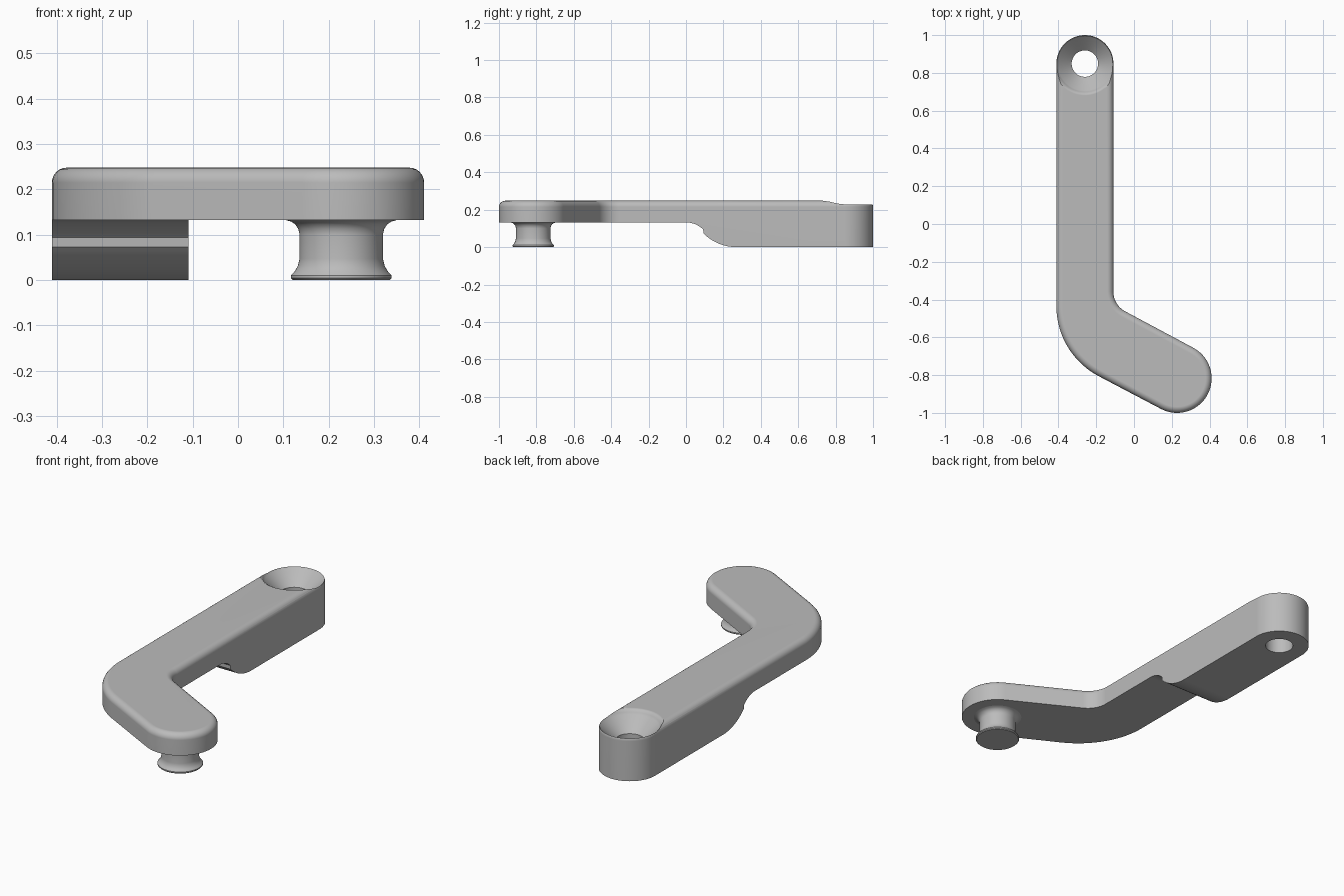
import bpy
import bmesh
from math import radians, cos, sin, tau

if "Cube" in bpy.data.objects:
    bpy.data.objects.remove(bpy.data.objects["Cube"], do_unlink=True)

TOP = 0.248      # top face height
UNDER = 0.132    # underside of the thin arm
HOLE = (-0.26, 0.849)
PEG = (0.228, -0.817)

grey = bpy.data.materials.new("plain_grey")
grey.use_nodes = True
grey.diffuse_color = (0.5, 0.5, 0.5, 1)
grey.node_tree.nodes["Principled BSDF"].inputs["Base Color"].default_value = (0.5, 0.5, 0.5, 1)


def arc(cx, cy, r, start, end, steps):
    angles = [radians(start + (end - start) * i / steps) for i in range(steps + 1)]
    return [(cx + r * cos(a), cy + r * sin(a)) for a in angles]


def make_object(name, bm):
    bmesh.ops.recalc_face_normals(bm, faces=bm.faces)
    mesh = bpy.data.meshes.new(name)
    bm.to_mesh(mesh)
    bm.free()
    mesh.materials.append(grey)
    obj = bpy.data.objects.new(name, mesh)
    bpy.context.collection.objects.link(obj)
    return obj


def prism(points, shift):
    bm = bmesh.new()
    face = bm.faces.new([bm.verts.new(p) for p in points])
    new = bmesh.ops.extrude_face_region(bm, geom=[face])["geom"]
    verts = [g for g in new if isinstance(g, bmesh.types.BMVert)]
    bmesh.ops.translate(bm, verts=verts, vec=shift)
    return bm


def lathe(name, profile, centre, steps=64):
    bm = bmesh.new()
    verts = [bm.verts.new((centre[0] + r, centre[1], z)) for r, z in profile]
    edges = [bm.edges.new(pair) for pair in zip(verts, verts[1:])]
    bmesh.ops.spin(bm, geom=verts + edges, cent=(*centre, 0), axis=(0, 0, 1),
                   angle=tau, steps=steps)
    bmesh.ops.remove_doubles(bm, verts=bm.verts, dist=0.0001)
    return make_object(name, bm)


def activate(obj):
    bpy.ops.object.select_all(action='DESELECT')
    obj.select_set(True)
    bpy.context.view_layer.objects.active = obj


def cut(obj, cutter):
    mod = obj.modifiers.new("cut", 'BOOLEAN')
    mod.operation = 'DIFFERENCE'
    mod.solver = 'EXACT'
    mod.object = cutter
    activate(obj)
    bpy.ops.object.modifier_apply(modifier=mod.name)
    bpy.data.objects.remove(cutter, do_unlink=True)


def smooth(obj):
    activate(obj)
    bpy.ops.object.shade_smooth_by_angle(angle=radians(30))
    mod = obj.modifiers.new("flat_face_normals", 'WEIGHTED_NORMAL')
    mod.keep_sharp = True


# Bent arm: rounded end, outer bend, foot end, inner bend
outline = (arc(*HOLE, 0.151, 0, 180, 32)
           + arc(0.009, -0.434, 0.42, 180, 242, 18)
           + arc(*PEG, 0.183, 242, 422, 32)
           + arc(0.008, -0.359, 0.117, 242, 180, 12))
bm = prism([(x, y, 0) for x, y in outline], (0, 0, TOP))
rim = [e for e in bm.edges if all(v.co.z > UNDER for v in e.verts)]
bmesh.ops.bevel(bm, geom=rim, offset=0.033, segments=6, profile=0.5,
                affect='EDGES', clamp_overlap=False)
arm = make_object("bent_arm", bm)

# Underside relief with an S-shaped step
step = arc(0, 0.002, UNDER - 0.002, 90, 45, 8) + arc(0.27, 0.25, 0.25, 225, 270, 12)
side = [(-1.2, -0.1), (-1.2, UNDER)] + step + [(0.275, -0.1)]
cut(arm, make_object("relief_cutter", prism([(-1, y, z) for y, z in side], (2, 0, 0))))

# Countersunk screw hole with a softened rim
sink = [(0, -0.1), (0.07, -0.1), (0.07, 0.153), (0.143, 0.222), (0.15, 0.232),
        (0.157, 0.242), (0.168, TOP), (0.168, 0.4), (0, 0.4)]
cut(arm, lathe("countersink_cutter", sink, HOLE))
smooth(arm)

# Flared peg under the foot end
peg_profile = [(0, 0), (0.107, 0), (0.111, 0.004), (0.111, 0.01), (0.102, 0.02),
               (0.096, 0.031), (0.092, 0.047), (0.092, 0.1), (0.095, 0.113),
               (0.102, 0.123), (0.111, 0.129), (0.122, UNDER), (0.1, 0.14), (0, 0.14)]
smooth(lathe("flared_peg", peg_profile, PEG))
